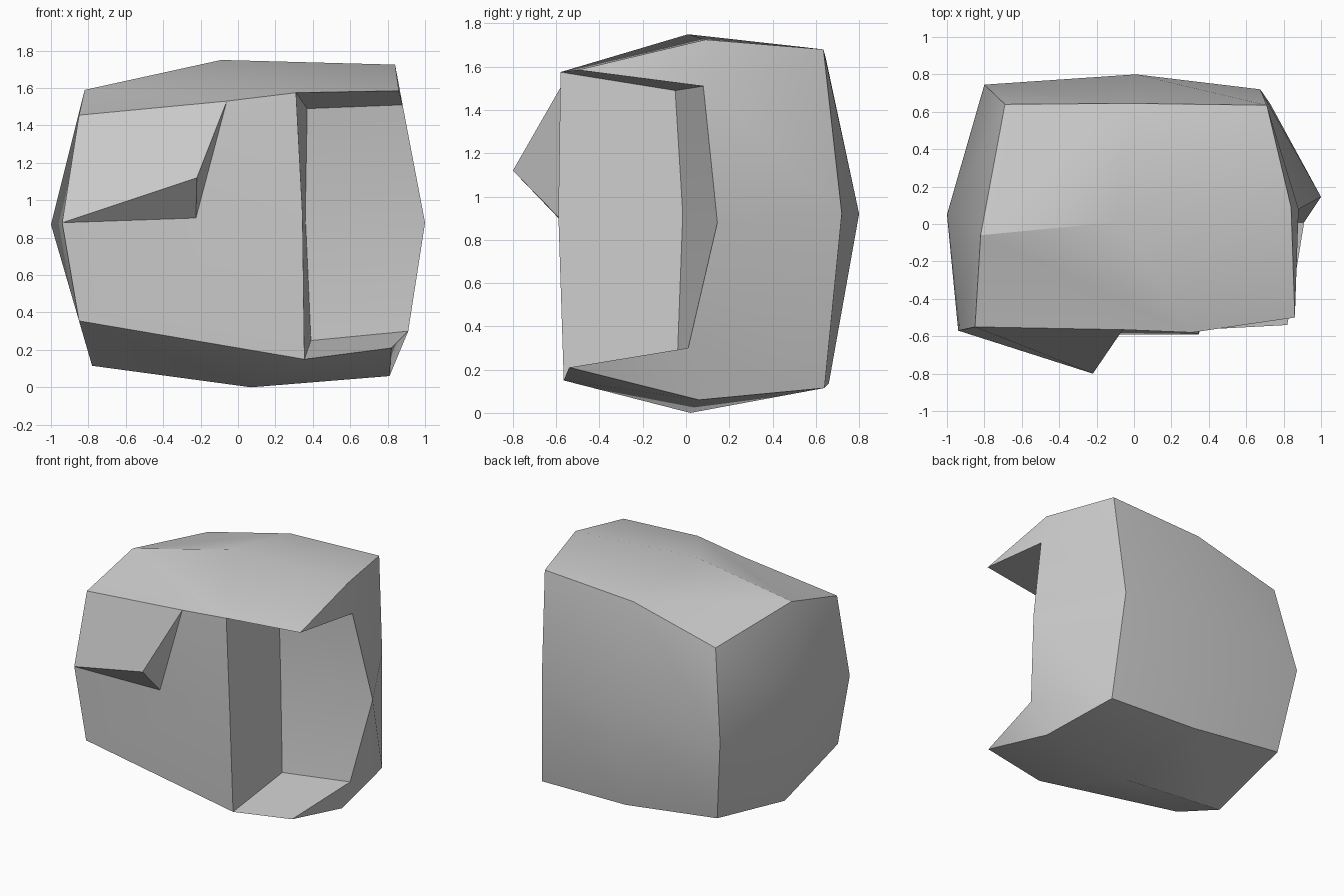
import bpy
import bmesh
from math import radians

cube = bpy.data.objects.get("Cube")
if cube:
    bpy.data.objects.remove(cube, do_unlink=True)

grey = bpy.data.materials.new("plain_grey")
grey.use_nodes = True
colour = (0.6, 0.6, 0.6, 1)
grey.diffuse_color = colour
grey.node_tree.nodes["Principled BSDF"].inputs["Base Color"].default_value = colour

bm = bmesh.new()
points = {}


def put(name, x, y, z):
    points[name] = bm.verts.new((x, y, z))


def face(names):
    bm.faces.new([points[name] for name in names.split()])


def layer(level, front, middle, back):
    """Place one horizontal layer: rows run front to back, points from -x to +x."""
    for row, coords in (("front", front), ("middle", middle), ("back", back)):
        for side, co in zip("abc", coords):
            if co:
                put(f"{level}_{row}_{side}", *co)


# Bulging block, three layers of points
layer("low",
      [(-.85, -.56, .355), (.355, -.565, .15), (.82, -.54, .21)],
      [(-.78, -.04, .115), (.07, .02, 0), (.81, .06, .06)],
      [(-.71, .65, .23), (.03, .66, .135), (.73, .64, .115)])
layer("mid",
      [(-.94, -.57, .88), (.345, -.59, .92), None],
      [(-1, .05, .87), None, (1, .145, .88)],
      [(-.8, .745, .85), (.01, .8, .92), (.675, .72, .92)])
layer("top",
      [(-.85, -.55, 1.455), (.31, -.58, 1.575), (.86, -.5, 1.585)],
      [(-.82, -.06, 1.59), (-.09, .01, 1.75), (.84, .09, 1.725)],
      [(-.69, .64, 1.48), (-.02, .645, 1.645), (.71, .635, 1.68)])

# Top and underside
for level in ("low", "top"):
    for near, far in (("front", "middle"), ("middle", "back")):
        for left, right in ("ab", "bc"):
            if (level, near, left) != ("top", "front", "a"):
                face(f"{level}_{near}_{left} {level}_{near}_{right} "
                     f"{level}_{far}_{right} {level}_{far}_{left}")

# Back and the closed side
for lower, upper in (("low", "mid"), ("mid", "top")):
    for left, right in ("ab", "bc"):
        face(f"{lower}_back_{left} {lower}_back_{right} "
             f"{upper}_back_{right} {upper}_back_{left}")
    for near, far in (("front", "middle"), ("middle", "back")):
        face(f"{lower}_{near}_a {lower}_{far}_a {upper}_{far}_a {upper}_{near}_a")

# Open recess in the front corner
put("recess_top", .37, -.05, 1.49)
put("recess_mid", .36, -.015, .92)
put("recess_low", .39, -.04, .25)
put("rim_top", .88, .08, 1.51)
put("rim_low", .91, .01, .3)
for level in ("top", "low"):
    face(f"{level}_front_b {level}_front_c rim_{level} recess_{level}")
    face(f"recess_{level} rim_{level} mid_middle_c recess_mid")
    face(f"{level}_front_b mid_front_b recess_mid recess_{level}")
    face(f"{level}_front_c {level}_middle_c rim_{level}")
    face(f"{level}_middle_c {level}_back_c mid_back_c mid_middle_c rim_{level}")

# Pointed nose and the front panel around it
put("nose_bridge", -.06, -.565, 1.53)
put("nose_tip", -.22, -.8, 1.12)
put("nose_base", -.225, -.59, .905)
face("top_front_a nose_bridge nose_tip mid_front_a")
face("mid_front_a nose_tip nose_base")
face("nose_bridge nose_base nose_tip")
face("nose_bridge top_front_b mid_front_b nose_base")
face("mid_front_a nose_base mid_front_b low_front_b low_front_a")
face("top_front_a nose_bridge top_front_b top_middle_a")
face("top_middle_a top_middle_b top_front_b")

# Finish the mesh
bmesh.ops.recalc_face_normals(bm, faces=bm.faces)
mesh = bpy.data.meshes.new("notched_block")
bm.to_mesh(mesh)
bm.free()
mesh.materials.append(grey)
block = bpy.data.objects.new("notched_block", mesh)
bpy.context.collection.objects.link(block)
bpy.context.view_layer.objects.active = block
block.select_set(True)
bpy.ops.object.shade_smooth_by_angle(angle=radians(30))
